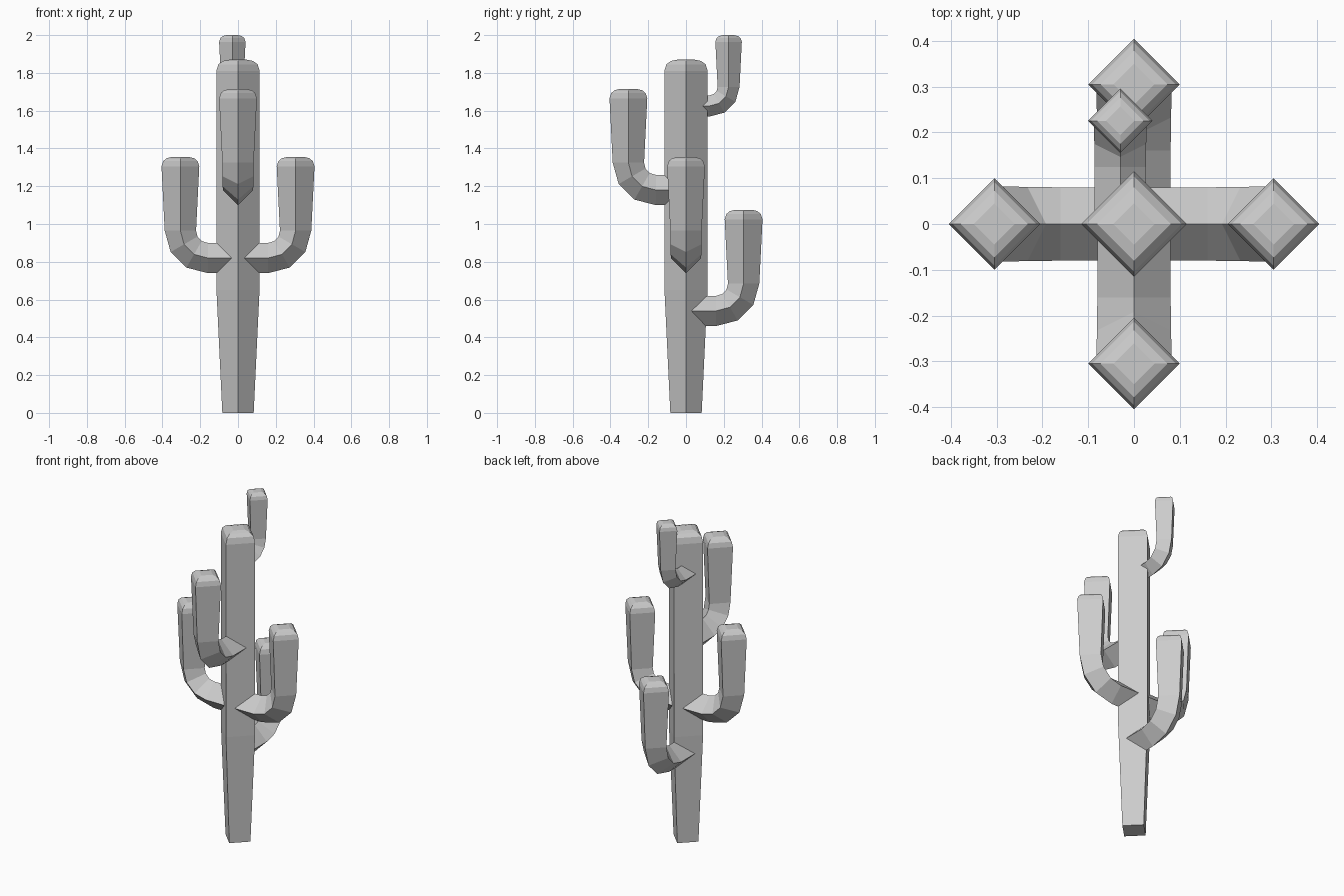
import bpy, math
from mathutils import Vector, Matrix

if "Cube" in bpy.data.objects:
    bpy.data.objects.remove(bpy.data.objects["Cube"])


def tube(name, rings, matrix=Matrix.Identity(4)):
    """Four-sided diamond tube; rings are (x, z, radius, heading) in the XZ plane.
    Heading 0 runs along +x, 90 runs up +z."""
    verts, faces = [], []
    for x, z, r, deg in rings:
        a = math.radians(deg)
        c = Vector((x, 0, z))
        out = Vector((math.sin(a), 0, -math.cos(a))) * r
        side = Vector((0, r, 0))
        verts += [matrix @ (c + d) for d in (out, side, -out, -side)]
    n = len(rings)
    for i in range(n - 1):
        for k in range(4):
            a, b = i * 4 + k, i * 4 + (k + 1) % 4
            faces.append((a, b, b + 4, a + 4))
    faces.append((3, 2, 1, 0))
    faces.append(tuple(range(4 * n - 4, 4 * n)))
    mesh = bpy.data.meshes.new(name)
    mesh.from_pydata(verts, [], faces)
    mesh.update()
    obj = bpy.data.objects.new(name, mesh)
    bpy.context.collection.objects.link(obj)
    return obj


# Trunk: tapered foot, straight column, rounded cap
tube("trunk", [(0, z, r, 90) for z, r in (
    (0, .083), (.65, .114), (1.81, .115), (1.845, .104), (1.863, .08), (1.87, .045))])

# Arm profile: horizontal stub, quarter bend, widening upright, rounded cap
BEND = .145
arm = [(.02, 0, .08, 0)]
for deg in (0, 30, 60, 90):
    a = math.radians(deg)
    arm.append((.16 + BEND * math.sin(a), BEND * (1 - math.cos(a)), .08 + .003 * deg / 90, deg))
arm += [(.305, z, r, 90) for z, r in ((.485, .1), (.513, .091), (.528, .073), (.535, .045))]

# name, origin, turn about z, scale
for name, origin, turn, size in (
        ("right_arm", (0, 0, .82), 0, 1),
        ("left_arm", (0, 0, .82), 180, 1),
        ("front_arm", (0, 0, 1.18), -90, 1),
        ("back_arm", (0, 0, .54), 90, 1),
        ("small_top_arm", (-.03, .012, 1.625), 90, .7)):
    tube(name, arm, Matrix.Translation(origin)
         @ Matrix.Rotation(math.radians(turn), 4, 'Z') @ Matrix.Scale(size, 4))
